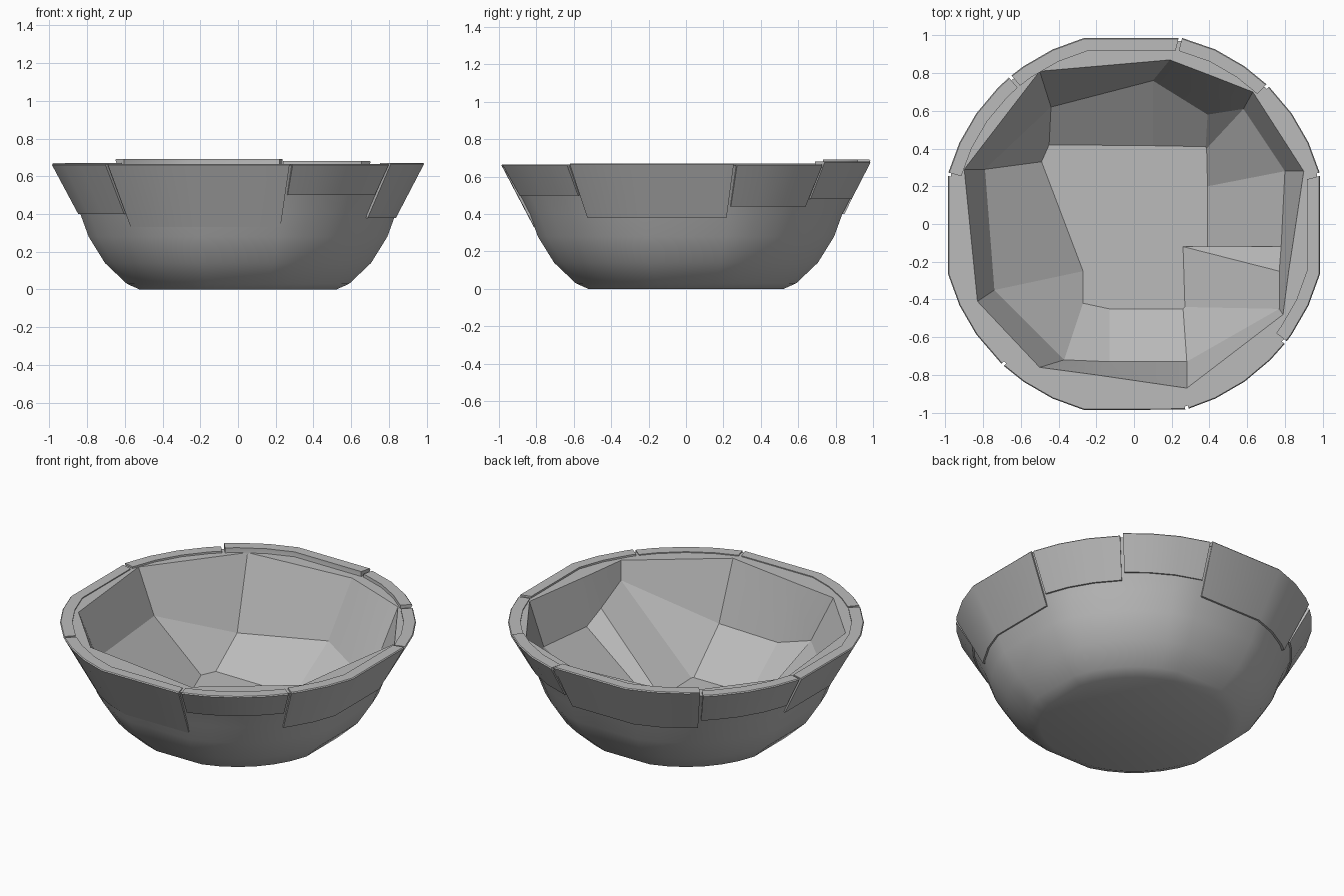
import bpy, bmesh
from math import sin, cos, radians

if "Cube" in bpy.data.objects:
    bpy.data.objects.remove(bpy.data.objects["Cube"])

clay = bpy.data.materials.new("grey_clay")
clay.use_nodes = True
GREY = (0.5, 0.5, 0.5, 1)
clay.diffuse_color = GREY
clay.node_tree.nodes["Principled BSDF"].inputs["Base Color"].default_value = GREY


def polar(radius, angle, z):
    return (radius * cos(radians(angle)), radius * sin(radians(angle)), z)


def bridge(bm, lower, upper, closed=True):
    """Join two equally long rows of vertices with quads."""
    count = len(lower)
    for i in range(count if closed else count - 1):
        j = (i + 1) % count
        bm.faces.new((lower[i], lower[j], upper[j], upper[i]))


def finish(bm, name, angle):
    bmesh.ops.remove_doubles(bm, verts=bm.verts, dist=0.0005)
    bmesh.ops.recalc_face_normals(bm, faces=bm.faces)
    mesh = bpy.data.meshes.new(name)
    bm.to_mesh(mesh)
    bm.free()
    obj = bpy.data.objects.new(name, mesh)
    bpy.context.collection.objects.link(obj)
    mesh.materials.append(clay)
    bpy.ops.object.select_all(action="DESELECT")
    obj.select_set(True)
    bpy.context.view_layer.objects.active = obj
    bpy.ops.object.shade_smooth_by_angle(angle=radians(angle))
    return obj


# Outline with four wide flat sides and finely chipped corners
corners = [90 * quarter + a for quarter in range(4) for a in range(15, 80, 10)]

# Outer profile as radius, height
profile = [(0.54, 0), (0.61, 0.03), (0.73, 0.14), (0.82, 0.28), (0.865, 0.4), (1.005, 0.66)]

# Carved hollow: each sector has a rim point, a ledge point and a floor point
hollow = [
    ((0.90, 0.28), (0.80, 0.28, 0.40), (0.39, 0.20)),
    ((0.63, 0.70), (0.58, 0.61, 0.42), (0.385, 0.40)),
    ((0.40, 0.79), (0.39, 0.58, 0.27), (0.38, 0.41)),
    ((0.19, 0.87), (0.10, 0.76, 0.28), (0.10, 0.415)),
    ((-0.50, 0.81), (-0.44, 0.62, 0.24), (-0.45, 0.42)),
    ((-0.90, 0.29), (-0.79, 0.29, 0.38), (-0.49, 0.33)),
    ((-0.83, -0.41), (-0.74, -0.35, 0.37), (-0.27, -0.25)),
    ((-0.50, -0.76), (-0.37, -0.72, 0.37), (-0.27, -0.42)),
    ((-0.20, -0.80), (-0.13, -0.73, 0.29), (-0.13, -0.45)),
    ((0.28, -0.87), (0.28, -0.73, 0.30), (0.26, -0.45)),
    ((0.79, -0.48), (0.77, -0.45, 0.55), (0.27, -0.44)),
    ((0.82, -0.25), (0.77, -0.25, 0.45), (0.26, -0.12)),
    ((0.84, -0.12), (0.78, -0.12, 0.38), (0.39, -0.12)),
]
FLOOR, RIM = 0.07, 0.66

# Outer shell
bm = bmesh.new()
rings = [[bm.verts.new(polar(r, a, z)) for a in corners] for r, z in profile]
for lower, upper in zip(rings, rings[1:]):
    bridge(bm, lower, upper)
bm.faces.new(rings[0])
finish(bm, "outer_shell", 32)

# Inner hollow with its flat rim
bm = bmesh.new()
rim = [bm.verts.new((*p[0], RIM)) for p in hollow]
ledge = [bm.verts.new(p[1]) for p in hollow]
floor = [bm.verts.new((*p[2], FLOOR)) for p in hollow]
bridge(bm, floor, ledge)
bridge(bm, ledge, rim)
bm.faces.new(floor)
edge = [bm.verts.new(polar(profile[-1][0], a, RIM)) for a in corners]
loops = [bm.edges.get((row[i - 1], row[i])) or bm.edges.new((row[i - 1], row[i]))
         for row in (rim, edge) for i in range(len(row))]
bmesh.ops.triangle_fill(bm, edges=loops, use_beauty=True)
inner = finish(bm, "inner_hollow", 12)
# The hollow is an open surface that must face upward
if sum(p.normal.z * p.area for p in inner.data.polygons) < 0:
    inner.data.flip_normals()


def fragment(name, start, end, bottom, lift):
    """A broken outer plate that laps over the rim."""
    gap = 0.5
    angles = [start + gap] + [a for a in corners if start + 2 < a < end - 2] + [end - gap]
    bm = bmesh.new()
    top = 0.666 + lift
    low_r = 0.865 + (bottom - 0.4) * 0.5
    section = [(low_r - 0.02, bottom), (low_r + 0.012, bottom), (1.021, top - 0.006),
               (1.016, top), (0.95, top), (0.95, 0.64)]

    def radius_scale(a):
        # Keep cut ends on the flat sides of the outline
        off = abs((a + 45) % 90 - 45)
        return cos(radians(15)) / cos(radians(off)) if off < 15 else 1

    rows = [[bm.verts.new(polar(r * radius_scale(a), a, z)) for a in angles] for r, z in section]
    for lower, upper in zip(rows, rows[1:] + rows[:1]):
        bridge(bm, lower, upper, closed=False)
    for end_index in (0, -1):
        bm.faces.new([row[end_index] for row in rows])
    finish(bm, name, 30)


# Fragments between the cracks: start, end, lower edge, lift
for name, start, end, bottom, lift in [
    ("right_back_fragment", 15, 46, 0.44, 0),
    ("back_left_fragment", 46, 76, 0.48, 0.015),
    ("back_fragment", 76, 130, 0.40, 0.025),
    ("left_back_fragment", 130, 165, 0.46, 0.005),
    ("left_fragment", 165, 227, 0.40, 0),
    ("front_fragment", 227, 286, 0.33, 0),
    ("front_corner_fragment", 286, 322, 0.50, 0),
    ("side_fragment", 322, 375, 0.38, 0.005),
]:
    fragment(name, start, end, bottom, lift)
